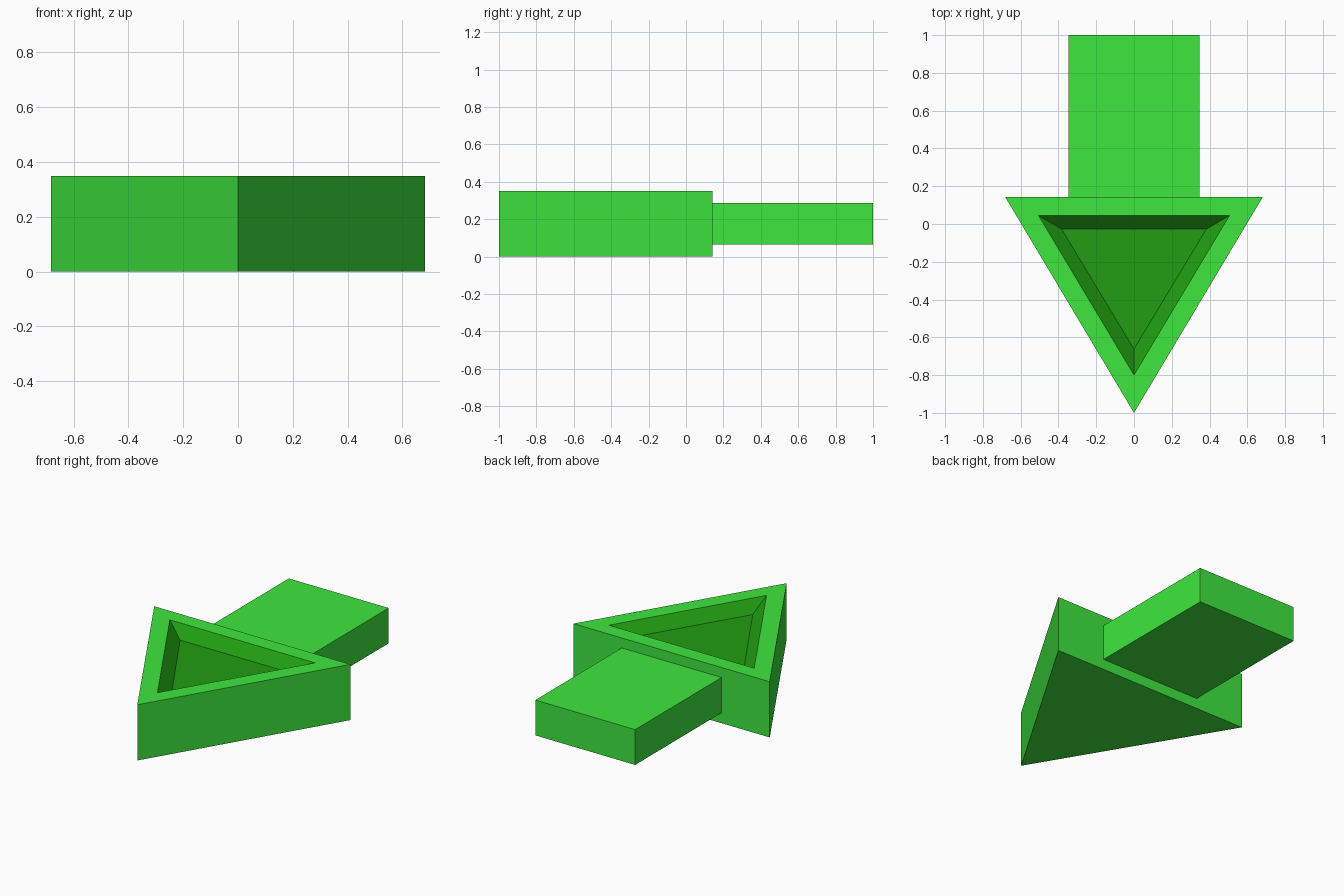
import bpy, bmesh

if "Cube" in bpy.data.objects:
    bpy.data.objects.remove(bpy.data.objects["Cube"])

def material(name, rgb):
    m = bpy.data.materials.new(name)
    m.diffuse_color = (*rgb, 1)
    m.use_nodes = True
    m.node_tree.nodes["Principled BSDF"].inputs["Base Color"].default_value = m.diffuse_color
    return m

GREEN = material("bright_green", (0.05, 0.83, 0.05))
DARK = material("dark_green", (0.015, 0.34, 0.006))

def finish(name, bm, mats):
    bmesh.ops.recalc_face_normals(bm, faces=bm.faces)
    me = bpy.data.meshes.new(name)
    bm.to_mesh(me)
    bm.free()
    for m in mats:
        me.materials.append(m)
    ob = bpy.data.objects.new(name, me)
    bpy.context.collection.objects.link(ob)

def ring(bm, half, back, tip, z):
    return [bm.verts.new(p) for p in ((-half, back, z), (0, tip, z), (half, back, z))]

# Arrow head: triangular rings from the base, up over the rim, down to the sunken floor
bm = bmesh.new()
rings = [ring(bm, *r) for r in ((0.682, 0.143, -1, 0), (0.682, 0.143, -1, 0.35),
                                (0.505, 0.044, -0.8, 0.35), (0.383, -0.027, -0.662, 0.282))]
bm.faces.new(rings[0])
for k, (a, b) in enumerate(zip(rings, rings[1:])):
    for i in range(3):
        j = (i + 1) % 3
        bm.faces.new((a[i], a[j], b[j], b[i])).material_index = int(k == 2)
bm.faces.new(rings[3]).material_index = 1
finish("arrow_head", bm, (GREEN, DARK))

# Arrow shaft: plain box behind the head
bm = bmesh.new()
bmesh.ops.create_cube(bm, size=1)
bmesh.ops.scale(bm, vec=(0.694, 0.857, 0.222), verts=bm.verts)
bmesh.ops.translate(bm, vec=(0, 0.5715, 0.176), verts=bm.verts)
finish("arrow_shaft", bm, (GREEN,))
